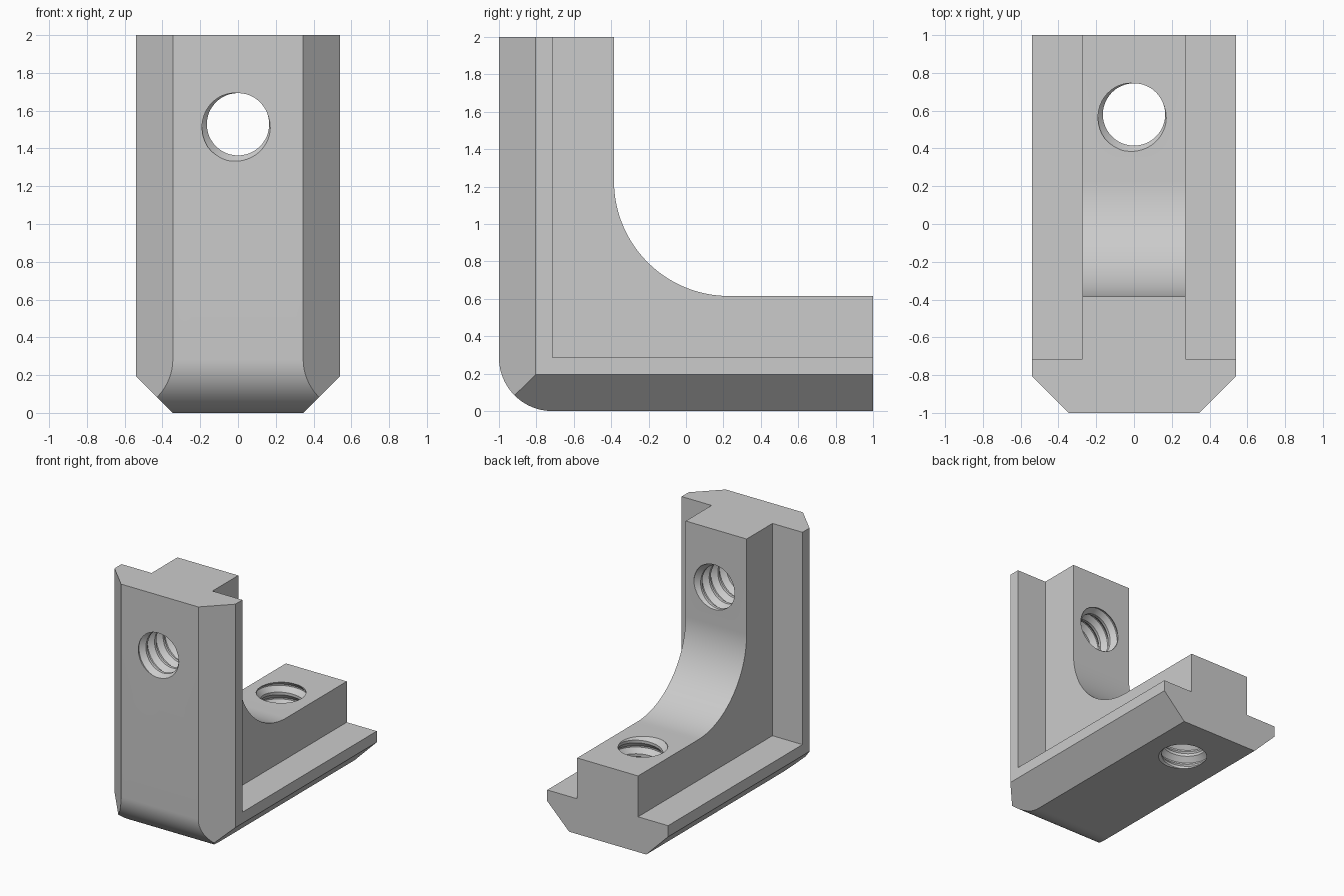
import bpy, bmesh
from math import pi, cos, sin, radians
from mathutils import Matrix

cube = bpy.data.objects.get("Cube")
if cube:
    bpy.data.objects.remove(cube, do_unlink=True)

HALF, CORE = 0.54, 0.272       # half widths of flange and raised core
FLANGE, THICK = 0.285, 0.615   # flange and full leg thickness
CHAMFER, ROUND = 0.195, 0.285
MINOR, MAJOR, PITCH = 0.165, 0.2, 0.11

metal = bpy.data.materials.new("grey metal")
metal.use_nodes = True
metal.diffuse_color = (0.6, 0.6, 0.6, 1)
metal.node_tree.nodes["Principled BSDF"].inputs["Base Color"].default_value = metal.diffuse_color


def make_object(name, bm):
    bmesh.ops.recalc_face_normals(bm, faces=bm.faces)
    mesh = bpy.data.meshes.new(name)
    bm.to_mesh(mesh)
    bm.free()
    mesh.materials.append(metal)
    obj = bpy.data.objects.new(name, mesh)
    bpy.context.collection.objects.link(obj)
    return obj


def prism(name, points, start, end):
    """Extrude a closed 3D outline from start along the vector to end."""
    bm = bmesh.new()
    face = bm.faces.new([bm.verts.new(p) for p in points])
    out = bmesh.ops.extrude_face_region(bm, geom=[face])
    new = [v for v in out["geom"] if isinstance(v, bmesh.types.BMVert)]
    bmesh.ops.translate(bm, verts=new, vec=[e - s for s, e in zip(start, end)])
    return make_object(name, bm)


def arc(cy, cz, r, a0, a1, n):
    steps = [radians(a0 + (a1 - a0) * i / n) for i in range(n + 1)]
    return [(cy + r * cos(a), cz + r * sin(a)) for a in steps]


def side_prism(name, outline, x0, x1):
    return prism(name, [(x0, y, z) for y, z in outline], (x0, 0, 0), (x1, 0, 0))


def boolean(target, tool, operation):
    mod = target.modifiers.new(operation.title(), "BOOLEAN")
    mod.operation, mod.object, mod.solver = operation, tool, "EXACT"
    bpy.context.view_layer.objects.active = target
    bpy.ops.object.modifier_apply(modifier=mod.name)
    bpy.data.objects.remove(tool, do_unlink=True)


def threaded_tool(name, surface, matrix):
    """Helical cutter whose groove breaks out at the given local height."""
    seg, turns = 48, 9
    profile = [(0, MINOR), (0.15, MINOR), (0.5, MAJOR), (0.6, MAJOR), (0.95, MINOR)]
    base = surface - PITCH * (radians(235) / (2 * pi) + 0.55 + 7)
    bm = bmesh.new()
    rings = []
    for s in range(seg * turns + 1):
        a = 2 * pi * s / seg
        rings.append([bm.verts.new((r * cos(a), r * sin(a), base + PITCH * (s / seg + f)))
                      for f, r in profile])
    for s in range(seg * turns):
        for ring_a, ring_b in [(rings[s], rings[s + 1])]:
            for k in range(len(profile) - 1):
                bm.faces.new((ring_a[k], ring_b[k], ring_b[k + 1], ring_a[k + 1]))
        if s + 1 + seg < len(rings):
            bm.faces.new((rings[s][-1], rings[s + 1][-1], rings[s + 1 + seg][0], rings[s + seg][0]))
    # Close the start and end seams, then cap both rims with fans
    bm.edges.new((rings[0][-1], rings[seg][0])) if not bm.edges.get((rings[0][-1], rings[seg][0])) else None
    rim = [e for e in bm.edges if e.is_boundary]
    mid = base + PITCH * turns / 2
    for low in (True, False):
        edges = [e for e in rim if (e.verts[0].co.z < mid) == low]
        height = sum(e.verts[0].co.z for e in edges) / len(edges)
        centre = bm.verts.new((0, 0, height))
        for e in edges:
            bm.faces.new((e.verts[0], e.verts[1], centre))
    bmesh.ops.transform(bm, matrix=matrix, verts=bm.verts)
    return make_object(name, bm)


# Wide L-shaped flange with a rounded outer heel
heel = arc(ROUND - 1, ROUND, ROUND, 180, 270, 24)
inner = FLANGE - 1
bracket = side_prism("corner_bracket",
                     [(-1, 2)] + heel + [(1, 0), (1, FLANGE), (inner, FLANGE), (inner, 2)],
                     -HALF, HALF)

# Raised core with a large inside fillet
fillet = arc(2 * THICK - 1, 2 * THICK, THICK, 270, 180, 40)
back = FLANGE / 2
core = side_prism("core",
                  [(back - 1, 2), (back - 1, back), (1, back), (1, THICK)] + fillet + [(THICK - 1, 2)],
                  -CORE, CORE)
boolean(bracket, core, "UNION")

# Chamfers along the outer edges of both legs
m = 0.1
for side in (-1, 1):
    wedge = [(HALF - CHAMFER - m, -m), (HALF + m, -m), (HALF + m, CHAMFER + m)]
    upright = prism("upright_chamfer", [(side * x, d - 1, -m) for x, d in wedge],
                    (0, 0, -m), (0, 0, 2 + m))
    boolean(bracket, upright, "DIFFERENCE")
    foot = prism("foot_chamfer", [(side * x, -1 - m, d) for x, d in wedge],
                 (0, -1 - m, 0), (0, 1 + m, 0))
    boolean(bracket, foot, "DIFFERENCE")

# Threaded holes through both legs
holes = [("upright_hole", 1, Matrix.Translation((0, 0, 1.528)) @ Matrix.Rotation(pi / 2, 4, "X")),
         ("foot_hole", THICK, Matrix.Translation((0, 0.58, 0)))]
for name, surface, matrix in holes:
    boolean(bracket, threaded_tool(name, surface, matrix), "DIFFERENCE")

bpy.ops.object.select_all(action="DESELECT")
bracket.select_set(True)
bpy.context.view_layer.objects.active = bracket
bpy.ops.object.shade_smooth_by_angle(angle=radians(25))
